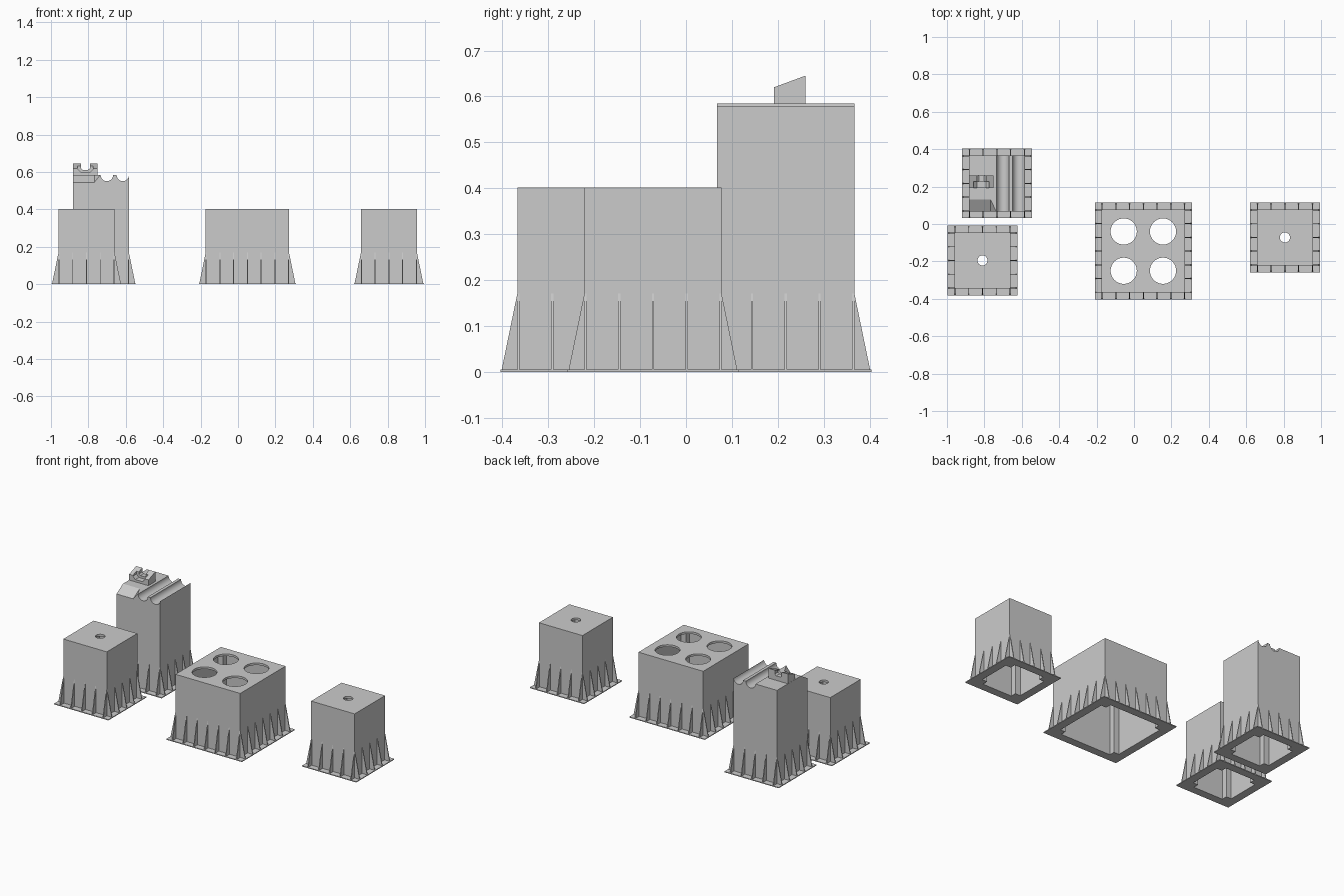
import bpy, bmesh, math
from mathutils import Vector, Matrix

if "Cube" in bpy.data.objects:
    bpy.data.objects.remove(bpy.data.objects["Cube"])


def finish(name, bm):
    bmesh.ops.recalc_face_normals(bm, faces=bm.faces)
    me = bpy.data.meshes.new(name)
    bm.to_mesh(me)
    bm.free()
    ob = bpy.data.objects.new(name, me)
    bpy.context.collection.objects.link(ob)
    return ob


def prism(bm, points, vec):
    """Extrude a closed polygon of 3D points along vec."""
    f = bm.faces.new([bm.verts.new(p) for p in points])
    r = bmesh.ops.extrude_face_region(bm, geom=[f])
    vs = [v for v in r['geom'] if isinstance(v, bmesh.types.BMVert)]
    bmesh.ops.translate(bm, verts=vs, vec=vec)


def solid(name, points, vec):
    bm = bmesh.new()
    prism(bm, points, Vector(vec))
    return finish(name, bm)


def box(name, x0, x1, y0, y1, z0, z1):
    return solid(name, [(x0, y0, z0), (x1, y0, z0), (x1, y1, z0), (x0, y1, z0)], (0, 0, z1 - z0))


def cylinder(name, centre, r, depth, rot=None, n=48):
    bm = bmesh.new()
    m = Matrix.Translation(centre) @ (rot or Matrix())
    bmesh.ops.create_cone(bm, cap_ends=True, segments=n, radius1=r, radius2=r, depth=depth, matrix=m)
    return finish(name, bm)


def cut(ob, cutter):
    mod = ob.modifiers.new("cut", 'BOOLEAN')
    mod.operation, mod.solver, mod.object = 'DIFFERENCE', 'EXACT', cutter
    bpy.context.view_layer.objects.active = ob
    bpy.ops.object.modifier_apply(modifier=mod.name)
    bpy.data.objects.remove(cutter)


WALL, POST, FLANGE, PLATE = 0.013, 0.035, 0.037, 0.005
RIB_H, RIB_OUT, RIB_T = 0.18, 0.034, 0.005


def cavity(cx, cy, half, top):
    """Square hollow whose corners are notched, leaving corner posts."""
    a = half - WALL
    b = a - POST
    pts = [(-b, -a), (b, -a), (b, -b), (a, -b), (a, b), (b, b),
           (b, a), (-b, a), (-b, b), (-a, b), (-a, -b), (-b, -b)]
    return solid("cavity", [(cx + x, cy + y, -0.05) for x, y in pts], (0, 0, top + 0.05))


def housing(name, cx, cy, half, height, inner_top, ribs, holes, hole_r):
    # hollow shell with open bottom
    body = box(name + "_body", cx - half, cx + half, cy - half, cy + half, 0, height)
    cut(body, cavity(cx, cy, half, inner_top))
    for hx, hy in holes:
        cut(body, cylinder("hole", (cx + hx, cy + hy, height), hole_r, 0.1))
    # base flange ring
    h = half + FLANGE
    flange = box(name + "_flange", cx - h, cx + h, cy - h, cy + h, 0, PLATE)
    cut(flange, box("opening", cx - half + WALL / 2, cx + half - WALL / 2,
                    cy - half + WALL / 2, cy + half - WALL / 2, -0.05, 0.05))
    # triangular stiffening ribs on all four sides
    bm = bmesh.new()
    for side in range(4):
        m = Matrix.Translation((cx, cy, 0)) @ Matrix.Rotation(side * math.pi / 2, 4, 'Z')
        for i in range(ribs):
            y = (half - RIB_T / 2) * (2 * i / (ribs - 1) - 1) - RIB_T / 2
            tri = [(half - 0.002, y, PLATE), (half + RIB_OUT, y, PLATE), (half - 0.002, y, RIB_H)]
            prism(bm, [m @ Vector(p) for p in tri], m.to_3x3() @ Vector((0, RIB_T, 0)))
    finish(name + "_ribs", bm)
    return body


# two small housings with a single hole
housing("left_box", -0.81, -0.195, 0.1495, 0.402, 0.389, 5, [(0, 0)], 0.027)
housing("right_box", 0.807, -0.072, 0.1495, 0.402, 0.389, 5, [(0, 0)], 0.027)

# wide housing with four holes
g = 0.105
housing("wide_box", 0.05, -0.145, 0.2225, 0.402, 0.389, 7,
        [(x, y) for x in (-g, g) for y in (-g, g)], 0.07)

# tall housing with two channels and a corner ramp
tall = housing("tall_box", -0.733, 0.2175, 0.1495, 0.584, 0.53, 5, [], 0)
for x in (-0.701, -0.616):
    cut(tall, cylinder("channel", (x, 0.2175, 0.584), 0.033, 0.4, Matrix.Rotation(math.pi / 2, 4, 'X')))


def ramp_section(y):
    # the ramp floor rises toward the back, the right wall leans outward
    z = 0.545 + (y - 0.068) * 0.039 / 0.064
    xt = -0.768 + 0.8 * (0.60 - z)
    return [(-0.9, y, z), (-0.768, y, z), (xt, y, 0.60), (-0.9, y, 0.60)]


bm = bmesh.new()
a, b = ([bm.verts.new(p) for p in ramp_section(y)] for y in (0.05, 0.145))
bm.faces.new(a)
bm.faces.new(b)
for i in range(4):
    j = (i + 1) % 4
    bm.faces.new((a[i], a[j], b[j], b[i]))
cut(tall, finish("ramp", bm))

# slotted retaining clip with a sloping top
clip = solid("retaining_clip", [(-0.882, 0.192, 0.582), (-0.882, 0.26, 0.582),
                                (-0.882, 0.26, 0.645), (-0.882, 0.192, 0.62)], (0.132, 0, 0))
cut(clip, solid("slot", [(-0.84, 0.15, 0.66), (-0.84, 0.15, 0.62), (-0.83, 0.15, 0.612),
                         (-0.802, 0.15, 0.612), (-0.792, 0.15, 0.62), (-0.792, 0.15, 0.66)], (0, 0.15, 0)))
cut(clip, solid("wide_slot", [(-0.857, 0.18, 0.66), (-0.857, 0.18, 0.615), (-0.84, 0.18, 0.598),
                              (-0.792, 0.18, 0.598), (-0.775, 0.18, 0.615), (-0.775, 0.18, 0.66)], (0, 0.047, 0)))

# smooth only the round cuts
for ob in bpy.context.scene.objects:
    ob.select_set(True)
bpy.context.view_layer.objects.active = tall
bpy.ops.object.shade_smooth_by_angle(angle=math.radians(25))
